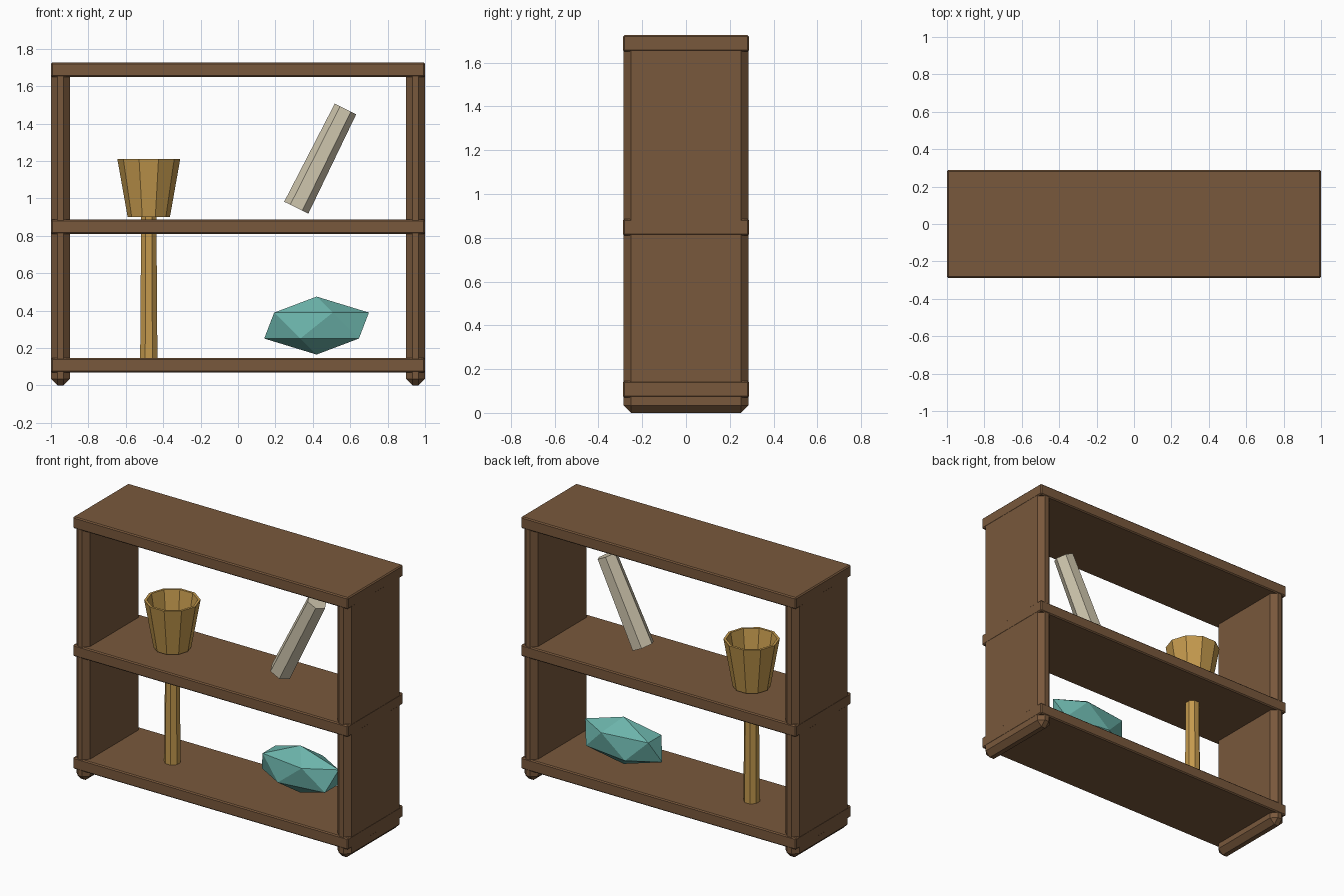
import bpy, bmesh, math

cube = bpy.data.objects.get("Cube")
if cube:
    bpy.data.objects.remove(cube, do_unlink=True)


def material(name, r, g, b):
    m = bpy.data.materials.new(name)
    m.use_nodes = True
    m.diffuse_color = (r, g, b, 1)
    m.node_tree.nodes["Principled BSDF"].inputs["Base Color"].default_value = (r, g, b, 1)
    return m


wood = material("brown wood", 0.19, 0.098, 0.045)
brass = material("golden brown", 0.55, 0.32, 0.075)
ivory = material("ivory", 0.62, 0.56, 0.42)
teal = material("teal stone", 0.15, 0.46, 0.41)


def make(name, bm, mat, location):
    bmesh.ops.recalc_face_normals(bm, faces=bm.faces)
    mesh = bpy.data.meshes.new(name)
    bm.to_mesh(mesh)
    bm.free()
    mesh.materials.append(mat)
    ob = bpy.data.objects.new(name, mesh)
    ob.location = location
    bpy.context.collection.objects.link(ob)
    return ob


def board(name, size, location, chamfer):
    """Box with flat chamfered edges."""
    bm = bmesh.new()
    bmesh.ops.create_cube(bm, size=1)
    bmesh.ops.scale(bm, vec=size, verts=bm.verts)
    ob = make(name, bm, wood, location)
    mod = ob.modifiers.new("chamfer", 'BEVEL')
    mod.width = chamfer
    mod.segments = 1
    return ob


def turned(name, profile, sides, mat, location, turn=0.0):
    """Faceted solid made by turning (radius, height) points about z."""
    bm = bmesh.new()
    rings = []
    for r, z in profile:
        angles = [turn + math.tau * i / sides for i in range(sides)]
        rings.append([bm.verts.new((r * math.cos(a), r * math.sin(a), z)) for a in angles])
    for low, high in zip(rings, rings[1:]):
        for i in range(sides):
            j = (i + 1) % sides
            bm.faces.new((low[i], low[j], high[j], high[i]))
    bm.faces.new(rings[0])
    bm.faces.new(rings[-1])
    return make(name, bm, mat, location)


# Bookcase: three shelves between two heavily chamfered side panels
for name, z in (("bottom_shelf", 0.108), ("middle_shelf", 0.848), ("top_shelf", 1.688)):
    board(name, (2, 0.576, 0.076), (0, 0, z), 0.007)
for name, side in (("left_panel", 1), ("right_panel", -1)):
    board(name, (0.1, 0.57, 1.69), (side * 0.949, 0, 0.845), 0.034)

# Goblet: long stem through the middle shelf and an open cup
turned("goblet_stem", [(0.05, 0.14), (0.044, 0.91)], 8, brass, (-0.477, 0, 0), math.pi / 8)
turned("goblet_cup", [(0.113, 0.9), (0.168, 1.21), (0.152, 1.21), (0.1, 0.915)],
       10, brass, (-0.477, 0, 0))

# Leaning six-sided rod
rod = turned("leaning_rod", [(0.072, -0.295), (0.064, 0.295)], 6, ivory, (0.443, 0, 1.214))
rod.rotation_euler.y = math.radians(26.5)

# Stretched gemstone
bm = bmesh.new()
bmesh.ops.create_icosphere(bm, subdivisions=1, radius=1)
bmesh.ops.scale(bm, vec=(0.313, 0.13, 0.155), verts=bm.verts)
make("gemstone", bm, teal, (0.42, 0.047, 0.32))
